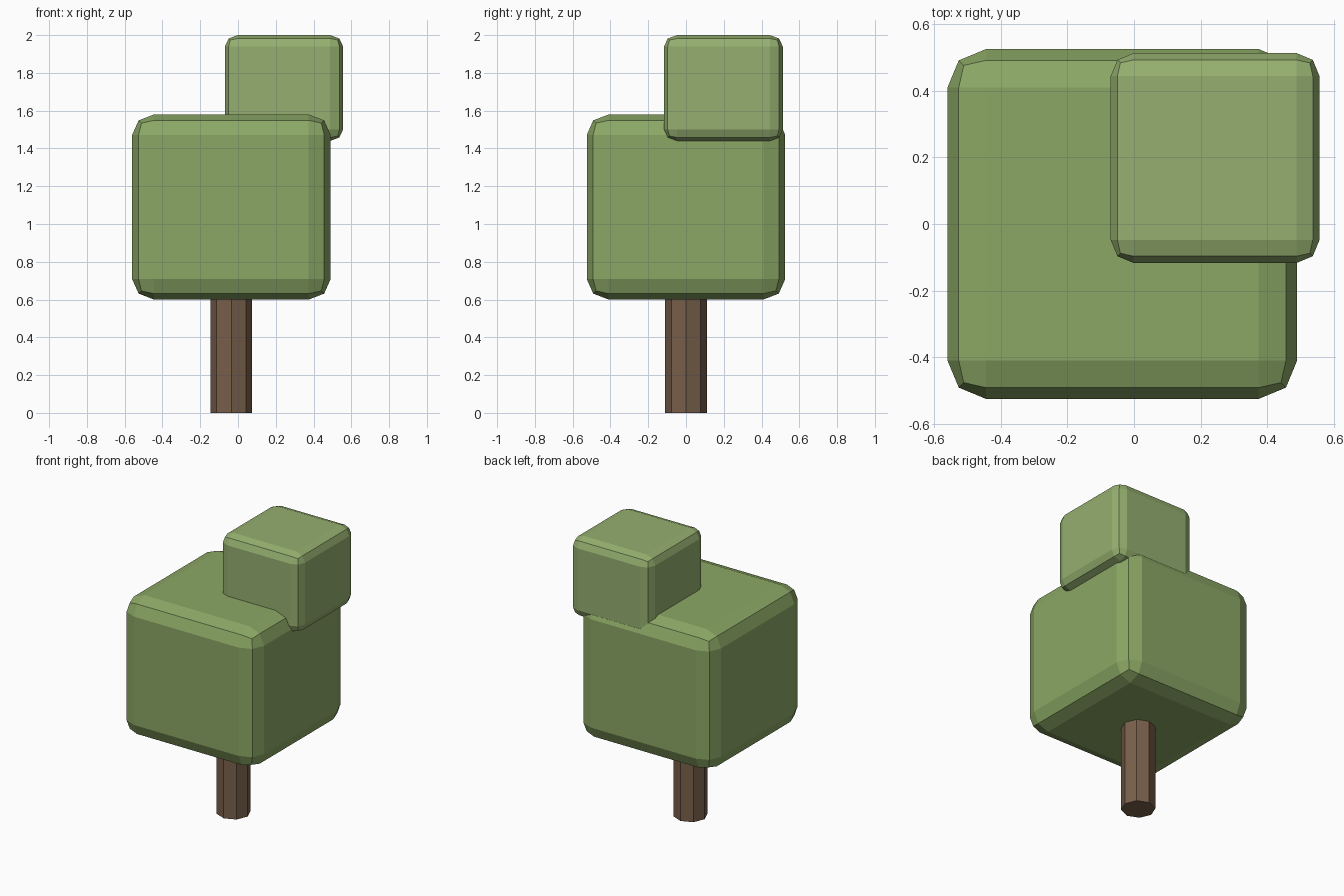
import bpy, bmesh
from mathutils import Matrix, Vector

if "Cube" in bpy.data.objects:
    bpy.data.objects.remove(bpy.data.objects["Cube"])


def material(name, color):
    mat = bpy.data.materials.new(name)
    mat.diffuse_color = (*color, 1)
    mat.use_nodes = True
    mat.node_tree.nodes["Principled BSDF"].inputs["Base Color"].default_value = mat.diffuse_color
    return mat


def add_object(name, bm, mat):
    bmesh.ops.recalc_face_normals(bm, faces=bm.faces)
    mesh = bpy.data.meshes.new(name)
    bm.to_mesh(mesh)
    bm.free()
    mesh.materials.append(mat)
    obj = bpy.data.objects.new(name, mesh)
    bpy.context.collection.objects.link(obj)
    return obj


def leaf_block(name, low, high, mat):
    """Unit cube with two-segment rounded edges, stretched between two corners."""
    low, high = Vector(low), Vector(high)
    bm = bmesh.new()
    bmesh.ops.create_cube(bm, size=1)
    bmesh.ops.bevel(bm, geom=bm.edges[:], offset=0.11, offset_type='OFFSET',
                    segments=2, profile=0.5, affect='EDGES')
    bmesh.ops.scale(bm, vec=high - low, verts=bm.verts)
    bmesh.ops.translate(bm, vec=(low + high) / 2, verts=bm.verts)
    return add_object(name, bm, mat)


leaf = material("leaf_green", (0.26, 0.39, 0.13))
leaf_light = material("leaf_green_top", (0.30, 0.43, 0.16))
bark = material("bark_brown", (0.19, 0.115, 0.07))

# Foliage
leaf_block("large_foliage", (-0.56, -0.525, 0.60), (0.49, 0.525, 1.58), leaf)
leaf_block("small_foliage", (-0.07, -0.117, 1.44), (0.557, 0.513, 2.0), leaf_light)

# Octagonal trunk
height = 0.64
bm = bmesh.new()
bmesh.ops.create_cone(bm, cap_ends=True, segments=8, radius1=0.11, radius2=0.11,
                      depth=height,
                      matrix=Matrix.Translation((-0.035, 0, height / 2)))
add_object("trunk", bm, bark)
